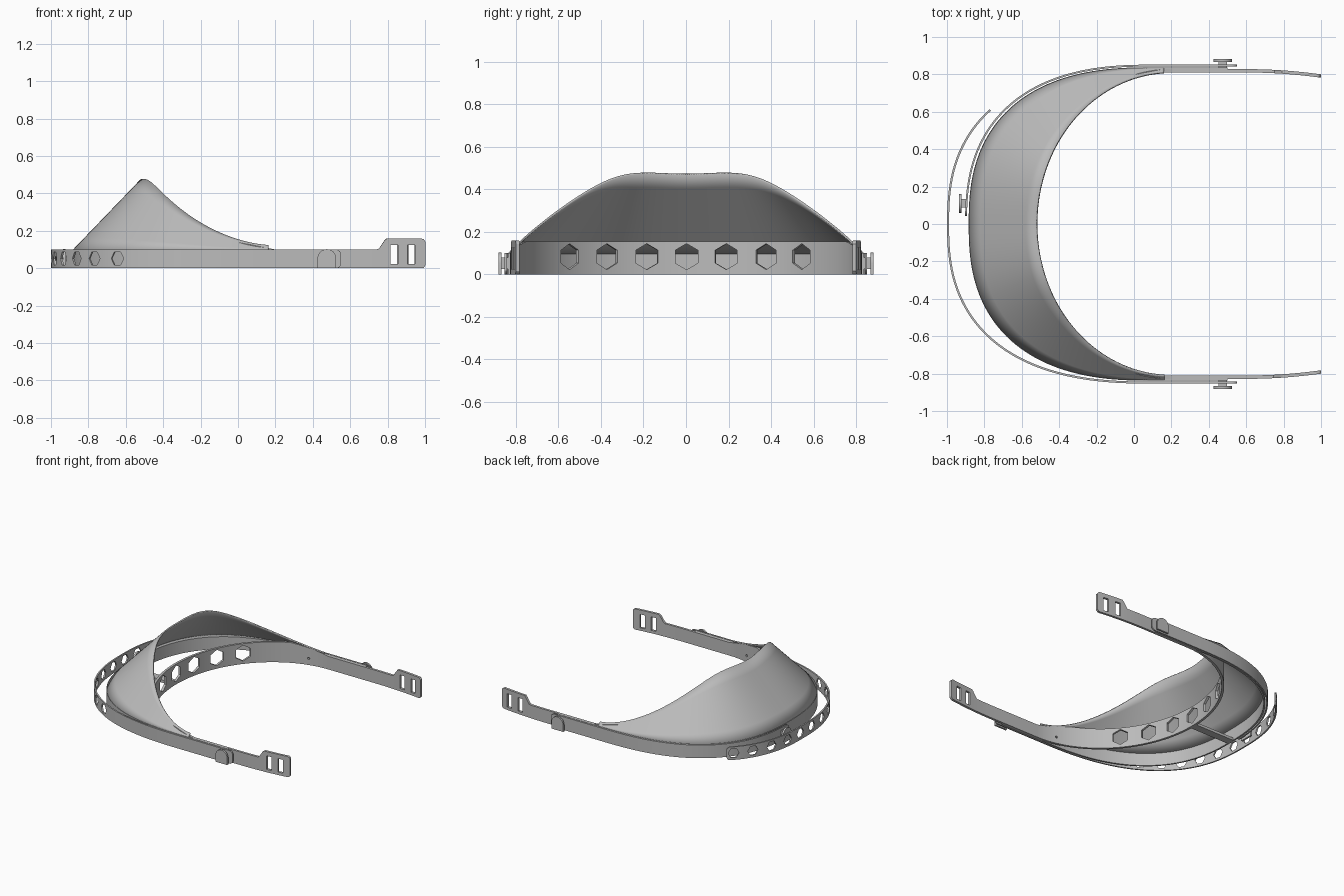
import bpy, bmesh, math
from mathutils import Vector

old = bpy.data.objects.get("Cube")
if old:
    bpy.data.objects.remove(old, do_unlink=True)

grey = bpy.data.materials.new("plain grey")
grey.use_nodes = True
grey.diffuse_color = (0.5, 0.5, 0.5, 1)
grey.node_tree.nodes["Principled BSDF"].inputs["Base Color"].default_value = (0.5, 0.5, 0.5, 1)

Z = Vector((0, 0, 1))
BAND = 0.1       # height of the straps, arms and outer wall
FOREHEAD = 0.155  # height of the forehead band


def make(name, bm):
    bmesh.ops.recalc_face_normals(bm, faces=bm.faces)
    mesh = bpy.data.meshes.new(name)
    bm.to_mesh(mesh)
    bm.free()
    mesh.materials.append(grey)
    ob = bpy.data.objects.new(name, mesh)
    bpy.context.collection.objects.link(ob)
    return ob


def smooth(ob):
    bpy.ops.object.select_all(action='DESELECT')
    ob.select_set(True)
    bpy.context.view_layer.objects.active = ob
    bpy.ops.object.shade_smooth_by_angle(angle=math.radians(30))


def bow(cx, a, b, n, x_end, bend=0.0):
    """Open U curve seen from above, from the +y tip round to the -y tip."""
    half = []
    for i in range(101):
        x = x_end + (cx - x_end) * i / 100
        half.append(Vector((x, b - bend * max(0, (x - 0.6) / 0.4) ** 2, 0)))
    for i in range(1, 401):
        t = math.pi / 2 * (1 - i / 400)
        half.append(Vector((cx - a * max(0, math.cos(t)) ** (2 / n), b * math.sin(t) ** (2 / n), 0)))
    return half + [Vector((p.x, -p.y, 0)) for p in reversed(half[:-1])]


def resample(path, step=0.01):
    out, left = [path[0].copy()], step
    for p, q in zip(path, path[1:]):
        length, done = (q - p).length, 0.0
        while length - done >= left:
            done += left
            out.append(p.lerp(q, done / length))
            left = step
        left -= length - done
    if left < step * 0.5:
        out.append(path[-1].copy())
    return out


def outward(path, i):
    t = (path[min(i + 1, len(path) - 1)] - path[max(i - 1, 0)]).normalized()
    return Z.cross(t) * -1


def ribbon(name, path, thick, top, r=0.0):
    """Upright band along a path, with ends rounded by radius r."""
    bm = bmesh.new()
    rings = []
    for i, p in enumerate(path):
        n = outward(path, i) * thick / 2
        d = max(0.0008, min((p - path[0]).length, (p - path[-1]).length))
        inset = r - math.sqrt(r * r - (r - d) ** 2) if d < r else 0
        lo, hi = Z * inset, Z * (top(p.x) - inset)
        rings.append([bm.verts.new(v) for v in (p - n + lo, p + n + lo, p + n + hi, p - n + hi)])
    for a, b in zip(rings, rings[1:]):
        for k in range(4):
            bm.faces.new((a[k], a[(k + 1) % 4], b[(k + 1) % 4], b[k]))
    bm.faces.new(rings[0])
    bm.faces.new(rings[-1])
    return make(name, bm)


def prism(bm, outline, origin, normal, d0, d1):
    """Extrude an upright outline along a horizontal normal."""
    side = Z.cross(normal)
    rows = [[bm.verts.new(origin + side * u + Z * w + normal * d) for u, w in outline] for d in (d0, d1)]
    for k in range(len(outline)):
        j = (k + 1) % len(outline)
        bm.faces.new((rows[0][k], rows[0][j], rows[1][j], rows[1][k]))
    bm.faces.new(rows[0])
    bm.faces.new(rows[1])


def ngon(sides, r, z, turn=0.0):
    return [(r * math.cos(turn + math.tau * k / sides), z + r * math.sin(turn + math.tau * k / sides))
            for k in range(sides)]


def rect(w, z0, z1):
    return [(-w / 2, z0), (w / 2, z0), (w / 2, z1), (-w / 2, z1)]


def cut(ob, holes):
    """holes: list of (outline, point, normal)."""
    bm = bmesh.new()
    for outline, p, n in holes:
        prism(bm, outline, p, n, -0.04, 0.04)
    cutter = make("hole_cutter", bm)
    cutter.hide_render = True
    mod = ob.modifiers.new("holes", 'BOOLEAN')
    mod.operation, mod.solver, mod.object = 'DIFFERENCE', 'EXACT', cutter
    bpy.context.view_layer.update()
    done = bpy.data.meshes.new_from_object(ob.evaluated_get(bpy.context.evaluated_depsgraph_get()))
    ob.modifiers.clear()
    ob.data = done
    bpy.data.objects.remove(cutter, do_unlink=True)


# Forehead band with arms and slotted end tabs
def arm_top(x):
    if x < 0.2:
        return BAND + (FOREHEAD - BAND) * min(1, (0.2 - x) / 0.28)
    return BAND + 0.058 * max(0, min(1, (x - 0.75) / 0.04))


head = resample(bow(0.2, 0.735, 0.819, 2, 1.0, 0.028))
band = ribbon("forehead_band", head, 0.018, arm_top, 0.02)
holes = []


def hole_near(outline, x_or_y, axis, keep):
    i = min((i for i in range(len(head)) if keep(head[i])), key=lambda i: abs(head[i][axis] - x_or_y))
    holes.append((outline, head[i], outward(head, i)))


for y in (-0.55, -0.38, -0.19, 0, 0.19, 0.38, 0.55):
    hole_near(ngon(6, 0.061, 0.083, math.pi / 6), y, 1, lambda p: p.x < 0)
for s in (-1, 1):
    for x in (0.835, 0.93):
        hole_near(rect(0.04, 0.022, 0.125), x, 0, lambda p: p.y * s > 0)
    hole_near(ngon(12, 0.009, 0.05), 0.04, 0, lambda p: p.y * s > 0)
cut(band, holes)
smooth(band)

# Outer wall of the frame
wall = resample(bow(0.1, 0.978, 0.832, 2.5, 0.5))
smooth(ribbon("outer_wall", wall, 0.012, lambda x: BAND))


# Sloping brow cover, rising inward from the wall to the line of the forehead band
def reach(p, n):
    lo, hi = 0.0, 0.5
    for _ in range(24):
        t = (lo + hi) / 2
        q = p - n * t
        if ((q.x - 0.2) / 0.72) ** 2 + (q.y / 0.81) ** 2 < 1:
            hi = t
        else:
            lo = t
    return lo


bm = bmesh.new()
rows = []
for i, p in enumerate(wall):
    if p.x < 0.17:
        n = outward(wall, i)
        t = reach(p, n)
        rows.append([bm.verts.new(p - n * t * k / 6 + Z * (BAND - 0.003 + 1.04 * t * k / 6)) for k in range(7)])
for a, b in zip(rows, rows[1:]):
    for k in range(6):
        bm.faces.new((a[k], a[k + 1], b[k + 1], b[k]))
cover = make("brow_cover", bm)
shell = cover.modifiers.new("thickness", 'SOLIDIFY')
shell.thickness, shell.offset = 0.01, 0
smooth(cover)

# Centre strut between forehead band and wall
bm = bmesh.new()
prism(bm, rect(0.06, 0, 0.02), Vector((0, 0, 0)), Vector((-1, 0, 0)), 0.53, 0.878)
make("centre_strut", bm)

# Short strap, hugging the wall on the +y side
short = [p for p in resample(bow(0.1, 0.998, 0.847, 2.5, 0.55)) if p.y > 0.04]
smooth(ribbon("short_strap", short, 0.01, lambda x: BAND, 0.03))

# Long strap from the -y side with a row of hexagon holes
long_path = bow(0.1, 1.094, 0.848, 2.5, 0.55)
long_path = resample([p for p in long_path if p.y < 0.61])
strap = ribbon("long_strap", long_path, 0.011, lambda x: BAND, 0.025)
cut(strap, [(ngon(6, 0.039, 0.052), long_path[i], outward(long_path, i))
            for i in (5 + round(14.5 * k) for k in range(11))])
smooth(strap)

# Pegs: stem and arched head
arch = [(-0.05, 0), (0.05, 0)] + [(0.05 * math.cos(math.pi * k / 12), 0.052 + 0.05 * math.sin(math.pi * k / 12))
                                  for k in range(13)]
for name, p, n in (("left_peg", (0.475, 0.847, 0), (0, 1, 0)),
                   ("right_peg", (0.475, -0.847, 0), (0, -1, 0)),
                   ("front_peg", (-0.902, 0.11, 0), (-1, 0, 0))):
    bm = bmesh.new()
    prism(bm, rect(0.045, 0.025, 0.08), Vector(p), Vector(n), -0.012, 0.025)
    prism(bm, arch, Vector(p), Vector(n), 0.02, 0.034)
    smooth(make(name, bm))
